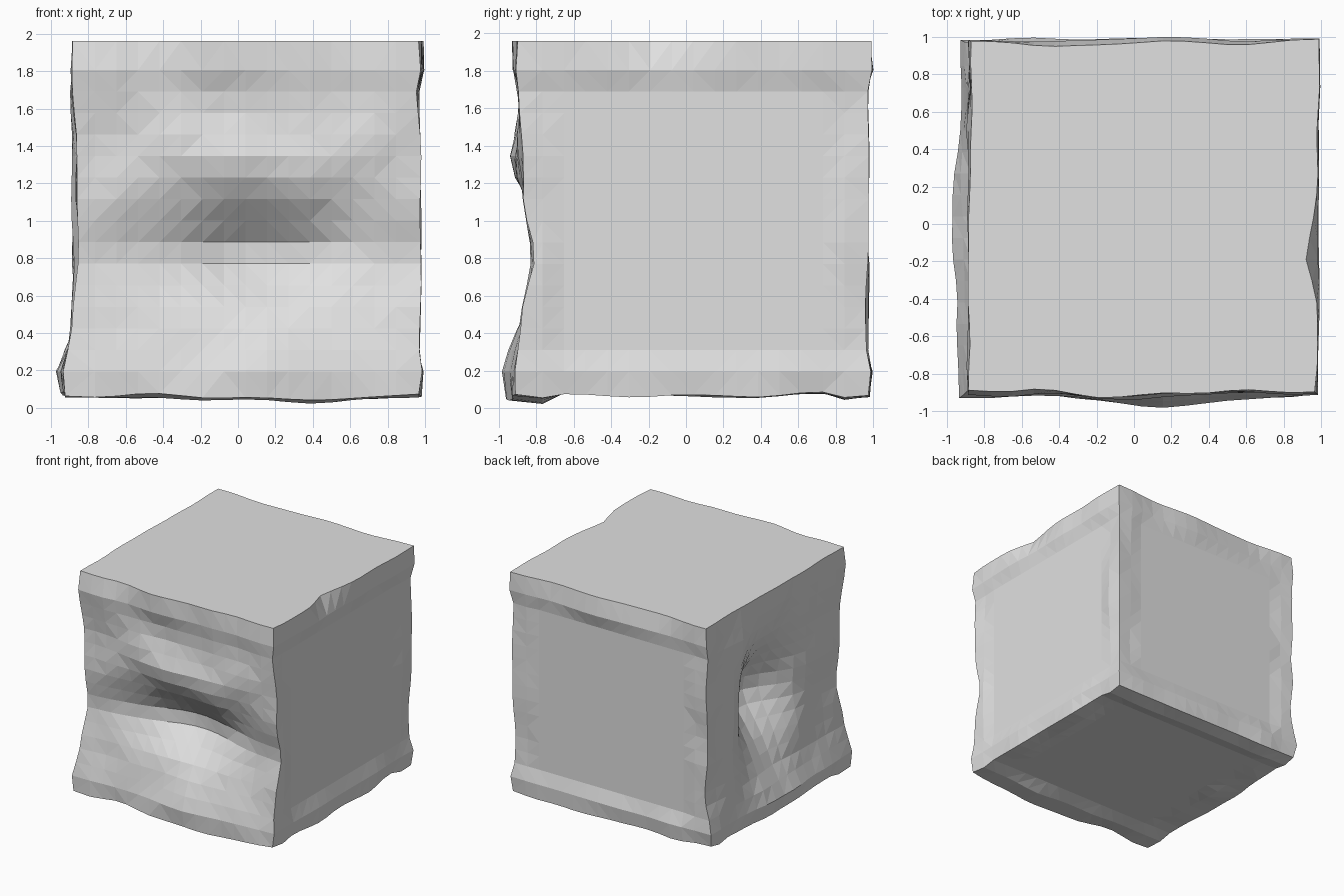
import bpy, bmesh
from math import exp
from mathutils import Vector, noise

cube = bpy.data.objects.get("Cube")
if cube:
    bpy.data.objects.remove(cube, do_unlink=True)

N = 16                                   # rows of facets per side
LOW, STEP, TOP = Vector((-0.88, -0.88, 0.08)), 0.115, 1.96

# Worn relief: centre across, centre height, width, height, outward amount
FRONT = [(0.3, 0.15, 0.5, 0.2, 0.05), (0.0, 0.18, 2.0, 0.2, 0.045),
         (0.1, 0.84, 0.55, 0.23, -0.19), (0.1, 0.78, 2.0, 0.25, -0.05),
         (0.1, 1.32, 0.45, 0.15, 0.06), (0.0, 1.8, 2.0, 0.1, 0.03),
         (0.1, 1.95, 0.6, 0.12, 0.03)]
LEFT_DENT = [(0.1, 1.02, 0.34, 0.38, -0.33), (-0.05, 0.18, 0.35, 0.15, 0.06),
             (0.0, 0.18, 2.0, 0.17, 0.05), (0.55, 1.1, 0.13, 0.45, 0.04),
             (-0.7, 0.85, 0.3, 0.35, -0.03)]


def relief(bumps, u, z):
    return sum(a * exp(-((u - cu) / ru) ** 2 - ((z - cz) / rz) ** 2)
               for cu, cz, ru, rz, a in bumps)


def border(across, along, p):
    """Raised, wavy border of a flat side, by rows in from its edges."""
    wave = noise.noise(p * 2.7)
    if across == 1:
        return 0.027 + 0.02 * wave
    if min(across, along) < 2:
        return 0.01 + 0.03 * wave
    return 0.0


bm = bmesh.new()
bmesh.ops.create_cube(bm, size=1)
bmesh.ops.subdivide_edges(bm, edges=bm.edges[:], cuts=N - 1, use_grid_fill=True)

for v in bm.verts:
    idx = [round((c + 0.5) * N) for c in v.co]
    edge = [min(i, N - i) for i in idx]          # rows in from each border
    p = LOW + Vector(idx) * STEP
    if idx[2] == N:
        p.z = TOP
    move = Vector((0, 0, 0))
    if idx[0] == N:                              # flat side with a top notch
        move.x += border(edge[2], edge[1], p)
        move.x -= 0.05 * exp(-((p.y + 0.2) / 0.14) ** 2 - ((p.z - TOP) / 0.1) ** 2)
    if idx[1] == N:                              # flat back
        move.y += border(edge[2], edge[0], p)
    if idx[2] == 0:                              # underside
        move.z -= border(edge[1], edge[0], p)
        if idx[1] < 2:
            move.z -= 0.03 * exp(-((p.x - 0.3) / 0.3) ** 2)
    rough = 0.03 * noise.noise(p * 3.1 + Vector((4, 7, 1)))
    if idx[0] == 0:                              # dented side
        move.x -= relief(LEFT_DENT, p.y, p.z) + rough
    if idx[1] == 0:                              # creased front
        move.y -= relief(FRONT, p.x, p.z) + rough
    v.co = p + move

bmesh.ops.triangulate(bm, faces=bm.faces[:])
bmesh.ops.recalc_face_normals(bm, faces=bm.faces[:])
mesh = bpy.data.meshes.new("stone_block")
bm.to_mesh(mesh)
bm.free()

# Plain stone grey
stone = bpy.data.materials.new("stone_grey")
stone.use_nodes = True
grey = (0.75, 0.75, 0.75, 1)
stone.diffuse_color = grey
stone.node_tree.nodes["Principled BSDF"].inputs["Base Color"].default_value = grey
mesh.materials.append(stone)
block = bpy.data.objects.new("stone_block", mesh)
bpy.context.collection.objects.link(block)
